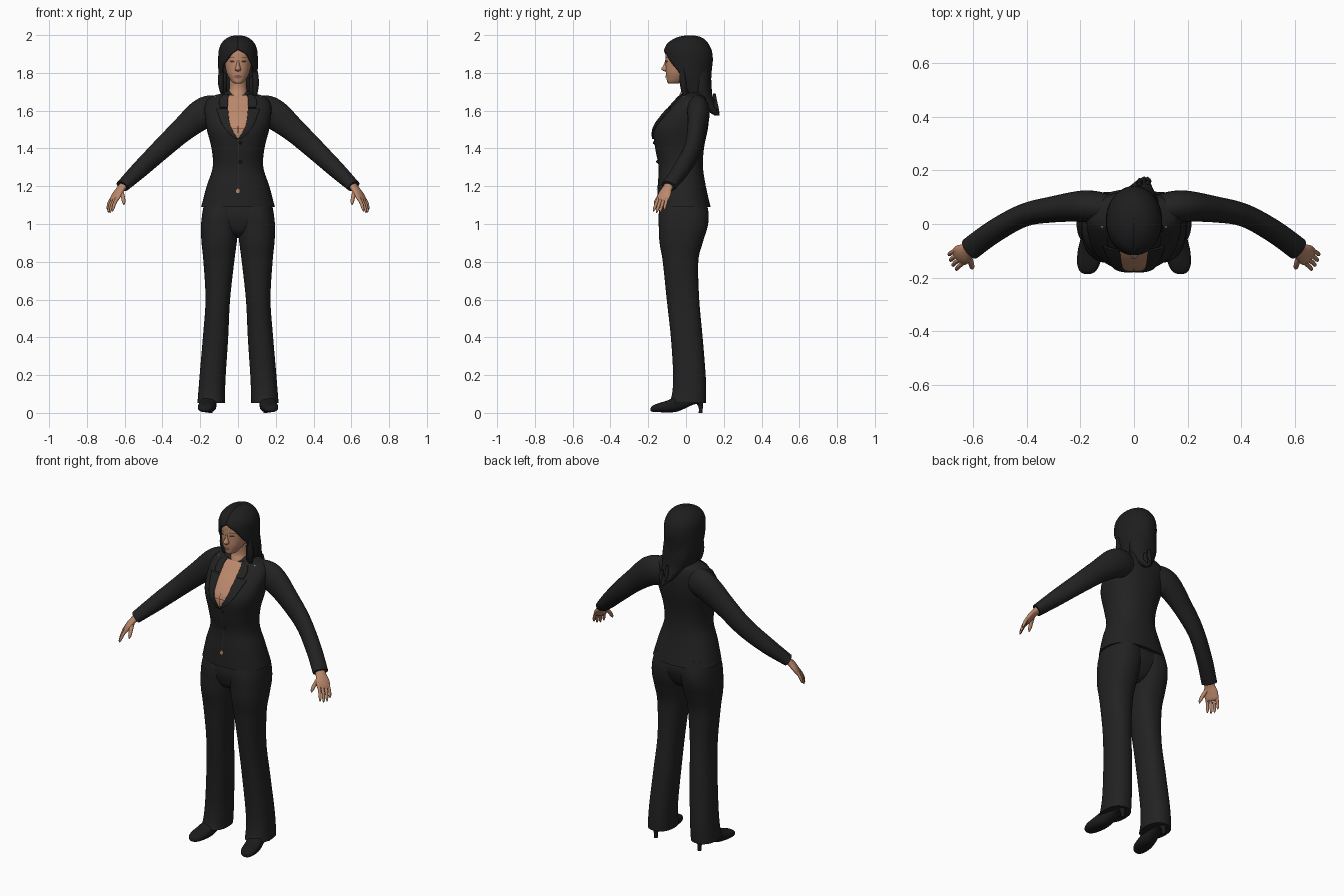
import bpy, bmesh, math
from mathutils import Vector


def material(name, rgb):
    m = bpy.data.materials.new(name)
    m.diffuse_color = (*rgb, 1)
    return m


CLOTH = material("black_cloth", (0.016, 0.016, 0.016))
HAIR = material("black_hair", (0.013, 0.013, 0.014))
SHOE = material("shoe_black", (0.011, 0.011, 0.012))
SKIN = material("skin", (0.50, 0.25, 0.15))
LIP = material("lips", (0.30, 0.10, 0.075))
EYE = material("dark_brown", (0.05, 0.028, 0.02))
METAL = material("grey_metal", (0.25, 0.25, 0.25))


def dense(rows, sub=5):
    """Smooth curve through the control rows."""
    out = []
    for i in range(len(rows) - 1):
        p = [rows[max(i - 1, 0)], rows[i], rows[i + 1], rows[min(i + 2, len(rows) - 1)]]
        for k in range(sub):
            t = k / sub
            out.append([b + 0.5 * t * (c - a + t * (2*a - 5*b + 4*c - d + t * (3*(b - c) + d - a)))
                        for a, b, c, d in zip(*p)])
    return out + [list(rows[-1])]


def grid(name, rings, mat, closed=True, thick=0.0):
    """Skin a list of equal rings; closed rings are capped, open ones form a sheet."""
    bm = bmesh.new()
    vs = [[bm.verts.new(p) for p in r] for r in rings]
    n = len(rings[0])
    for a, b in zip(vs, vs[1:]):
        for i in range(n if closed else n - 1):
            j = (i + 1) % n
            bm.faces.new((a[i], a[j], b[j], b[i]))
    if closed:
        bm.faces.new(vs[0])
        bm.faces.new(vs[-1])
        bmesh.ops.recalc_face_normals(bm, faces=bm.faces)
    me = bpy.data.meshes.new(name)
    bm.to_mesh(me)
    bm.free()
    me.materials.append(mat)
    ob = bpy.data.objects.new(name, me)
    bpy.context.collection.objects.link(ob)
    bpy.ops.object.select_all(action='DESELECT')
    bpy.context.view_layer.objects.active = ob
    ob.select_set(True)
    bpy.ops.object.shade_smooth_by_angle(angle=math.radians(50))
    if thick:
        mod = ob.modifiers.new("thickness", 'SOLIDIFY')
        mod.thickness, mod.offset = thick, -1
    return ob


def power(v, e):
    return math.copysign(abs(v) ** (2 / e), v)


def column(name, rows, mat, e=2.0, n=40, flip=1):
    """Stack of horizontal ovals: rows of (z, centre x, half width, front y, back y)."""
    rings = []
    for z, cx, rx, yf, yb in dense(rows):
        rings.append([(flip * (cx + rx * power(math.sin(2 * math.pi * i / n), e)),
                       (yf + yb) / 2 - (yb - yf) / 2 * power(math.cos(2 * math.pi * i / n), e), z)
                      for i in range(n)])
    return grid(name, rings, mat)


def tube(name, rows, mat, n=16, flip=1):
    """Oval tube along a path: rows of (x, y, z, upright radius, level radius)."""
    d = dense(rows)
    rings = []
    for k, r in enumerate(d):
        c = Vector(r[:3])
        t = (Vector(d[min(k + 1, len(d) - 1)][:3]) - Vector(d[max(k - 1, 0)][:3])).normalized()
        side = t.cross(Vector((0, 0, 1))).normalized()
        up = side.cross(t)
        ring = [c + up * (r[3] * math.cos(2 * math.pi * i / n)) + side * (r[4] * math.sin(2 * math.pi * i / n))
                for i in range(n)]
        rings.append([(flip * p.x, p.y, p.z) for p in ring])
    return grid(name, rings, mat)


def plate(name, table, e, rows, mat, off, thick=0.0, n=10):
    """Sheet lying on the front of a column: rows of (z, left x, right x), z rising."""
    d = sorted(dense(table))
    rings = []
    for z, x0, x1 in dense(rows):
        k = next((i for i in range(len(d) - 2) if d[i + 1][0] >= z), len(d) - 2)
        a, b = d[k], d[k + 1]
        t = (z - a[0]) / (b[0] - a[0])
        _, cx, rx, yf, yb = [p + (q - p) * t for p, q in zip(a, b)]
        ring = []
        for i in range(n + 1):
            x = x0 + (x1 - x0) * i / n
            f = max(0.0, 1 - abs((x - cx) / rx) ** e) ** (1 / e)
            ring.append((x, (yf + yb) / 2 - (yb - yf) / 2 * f - off, z))
        rings.append(ring)
    return grid(name, rings, mat, closed=False, thick=thick)


def ball(name, loc, r, mat):
    column(name, [(loc[2] + r * math.sin(a), loc[0], r * max(math.cos(a), 0.02),
                   loc[1] - r * math.cos(a), loc[1] + r * math.cos(a))
                  for a in [math.pi * (k / 6 - 0.5) for k in range(7)]], mat, n=12)


# Jacket body
torso = [(1.09, 0, .195, -.155, .13), (1.2, 0, .166, -.15, .105), (1.3, 0, .134, -.145, .09),
         (1.4, 0, .14, -.163, .095), (1.5, 0, .165, -.172, .115), (1.57, 0, .175, -.132, .122),
         (1.63, 0, .175, -.078, .12), (1.67, 0, .15, -.042, .11), (1.69, 0, .095, -.02, .095),
         (1.705, 0, .06, -.005, .085)]
column("jacket", torso, CLOTH, 2.3, 56)
plate("chest_skin", torso, 2.3, [(1.452, -.004, .002), (1.48, -.022, .02), (1.53, -.045, .043),
      (1.59, -.054, .052), (1.65, -.055, .055), (1.68, -.048, .048)], SKIN, .004)
plate("cleavage", torso, 2.3, [(1.455, -.001, .001), (1.51, -.0015, .0015), (1.54, -.0005, .0005)], EYE, .006, n=2)
plate("neckline", torso, 2.3, [(1.503, -.03, .03), (1.506, -.03, .03)], EYE, .006)
plate("waist_skin", torso, 2.3, [(1.165, -.009, .006), (1.178, -.009, .008), (1.188, -.003, .002)], SKIN, .004)
plate("front_edge", torso, 2.3, [(1.19, .002, .005), (1.32, .003, .006), (1.455, .0, .004)], EYE, .002, n=2)
for s in (-1, 1):
    lapel = [(1.45, .0, .012), (1.48, .02, .05), (1.53, .043, .085), (1.6, .052, .112), (1.612, .052, .115)]
    collar = [(1.618, .053, .095), (1.64, .054, .1), (1.665, .054, .095), (1.688, .048, .075)]
    for name, rows in (("lapel", lapel), ("collar", collar)):
        plate(name, torso, 2.3, [(z, *sorted((s * a, s * b))) for z, a, b in rows], CLOTH, .009, .008)
    ball("shoulder_pin", (s * .117, -.008, 1.668), .008, METAL)
for z in (1.33, 1.43):
    ball("button", (.012, -.15 if z < 1.4 else -.168, z), .008, SHOE)

# Trousers
column("hips", [(.925, 0, .03, -.05, .03), (.95, 0, .09, -.11, .07), (1.0, 0, .16, -.135, .1),
                (1.06, 0, .182, -.143, .115), (1.13, 0, .17, -.13, .1)], CLOTH, 2.3)
leg = [(1.13, -.02, .175, -.13, .105), (1.05, -.01, .19, -.145, .12), (.98, -.002, .196, -.144, .113),
       (.9, .007, .193, -.14, .088), (.8, .02, .183, -.123, .065), (.6, .042, .172, -.102, .07),
       (.4, .052, .186, -.08, .088), (.2, .065, .203, -.068, .104), (.1, .069, .211, -.074, .107),
       (.052, .07, .215, -.088, .106)]
# Arms: sleeve, hand, fingers
sleeve = [(.08, .055, 1.6, .07, .05), (.14, .062, 1.598, .084, .06), (.2, .066, 1.575, .08, .058),
          (.3, .055, 1.493, .064, .049), (.41, .033, 1.392, .055, .043), (.52, -.026, 1.288, .046, .043),
          (.612, -.093, 1.2, .032, .043)]
hand = [(.595, -.082, 1.217, .022, .026), (.62, -.1, 1.187, .018, .03), (.64, -.113, 1.158, .017, .039),
        (.655, -.123, 1.13, .013, .037), (.66, -.127, 1.12, .006, .03)]
for s in (-1, 1):
    side = "left" if s > 0 else "right"
    column(side + "_trouser_leg", [(z, (a + b) / 2, (b - a) / 2, f, k) for z, a, b, f, k in leg],
           CLOTH, 2.3, 36, s)
    tube(side + "_sleeve", sleeve, CLOTH, 28, s)
    tube(side + "_hand", hand, SKIN, 20, s)
    for k, length in ((-1.5, .9), (-.5, 1), (.5, .97), (1.5, .8)):
        x, y = .652 + k * .01, -.122 + k * .0145
        tube(side + "_finger", [(x, y, 1.14, .009, .009),
             (x + .018 * length, y - .012 * length + k * .002, 1.14 - .035 * length, .009, .0085),
             (x + .028 * length, y - .022 * length + k * .003, 1.14 - .068 * length, .007, .007),
             (x + .03 * length, y - .026 * length + k * .003, 1.14 - .082 * length, .002, .002)], SKIN, 10, s)
    tube(side + "_thumb", [(.622, -.112, 1.178, .012, .014), (.61, -.142, 1.145, .011, .011),
         (.605, -.16, 1.118, .009, .009), (.604, -.168, 1.102, .002, .002)], SKIN, 10, s)
    # Shoes, built from heel to toe
    shoe = []
    for y, cx, w, zb, zt in dense([(.092, .145, .012, .055, .085), (.08, .145, .03, .05, .095),
                                   (.04, .146, .036, .044, .1), (0, .149, .037, .026, .1),
                                   (-.05, .156, .042, .006, .088), (-.1, .163, .047, .003, .065),
                                   (-.15, .17, .042, .004, .05), (-.178, .173, .028, .006, .037),
                                   (-.187, .174, .01, .01, .025)]):
        shoe.append([(s * (cx + w * power(math.sin(math.pi * i / 12), 2.5)), y,
                      (zb + zt) / 2 + (zt - zb) / 2 * power(math.cos(math.pi * i / 12), 2.5)) for i in range(24)])
    grid(side + "_shoe", shoe, SHOE)
    column(side + "_heel", [(0, .145, .01, .067, .088), (.03, .145, .011, .066, .089),
                            (.065, .145, .024, .045, .092)], SHOE, 2.5, 16, s)

# Neck, head and face
column("neck", [(1.6, 0, .055, -.06, .06), (1.68, 0, .05, -.036, .06), (1.72, 0, .046, -.022, .065),
                (1.79, 0, .046, -.03, .07)], SKIN)
head = [(1.743, 0, .016, -.09, -.045), (1.75, 0, .03, -.099, -.02), (1.77, 0, .045, -.103, .01),
        (1.8, 0, .06, -.107, .04), (1.84, 0, .069, -.108, .07), (1.88, 0, .073, -.108, .09),
        (1.92, 0, .073, -.104, .1), (1.96, 0, .06, -.075, .085), (1.975, 0, .03, -.03, .05)]
column("head", head, SKIN, 2.2)
column("nose", [(1.875, 0, .007, -.108, -.085), (1.845, 0, .009, -.117, -.085), (1.822, 0, .015, -.131, -.085),
                (1.812, 0, .014, -.122, -.085), (1.808, 0, .006, -.11, -.085)], SKIN, n=16)
plate("upper_lip", head, 2.2, [(1.781, -.022, .022), (1.785, -.016, .016), (1.789, -.007, .007)], LIP, .004)
plate("lower_lip", head, 2.2, [(1.771, -.008, .008), (1.776, -.016, .016), (1.78, -.022, .022)], LIP, .005)
for s in (-1, 1):
    plate("eye", head, 2.2, [(1.856, s * .031 - .006, s * .031 + .006), (1.861, s * .031 - .014, s * .031 + .014),
                             (1.866, s * .031 - .008, s * .031 + .008)], EYE, .003)
    plate("eyebrow", head, 2.2, [(1.878, s * .033 - .017, s * .033 + .017),
                                 (1.882, s * .034 - .014, s * .034 + .014)], EYE, .003)

# Hair shell, open over the face: (z, half width, front y, back y, left opening, right opening)
shell = [(1.65, .07, -.03, .13, .068, .068), (1.7, .088, -.06, .13, .084, .084),
         (1.76, .099, -.085, .133, .092, .092), (1.81, .104, -.102, .136, .09, .09),
         (1.845, .105, -.113, .14, .08, .078), (1.87, .105, -.117, .142, .06, .066),
         (1.9, .104, -.118, .14, .036, .045), (1.928, .1, -.114, .133, 0, 0), (1.96, .085, -.095, .115, 0, 0),
         (1.985, .058, -.055, .088, 0, 0), (1.996, .028, -.015, .055, 0, 0), (1.999, .002, .018, .022, 0, 0)]
rings = []
for z, rx, yf, yb, xl, xr in dense(shell):
    a0 = math.asin(min(max(xr, 0) / rx, 1))
    a1 = 2 * math.pi - math.asin(min(max(xl, 0) / rx, 1))
    rings.append([(rx * math.sin(a), (yf + yb) / 2 - (yb - yf) / 2 * math.cos(a), z)
                  for a in [a0 + (a1 - a0) * i / 48 for i in range(49)]])
grid("hair", rings, HAIR, closed=False, thick=.012)
column("hair_tail", [(1.83, 0, .08, .03, .13), (1.74, .005, .086, .025, .135), (1.68, .014, .074, .04, .14),
                     (1.63, .025, .05, .075, .158), (1.6, .032, .032, .11, .17), (1.575, .038, .006, .15, .178)], HAIR)
# Loose locks beside the face and at the tail tip
for x, y, top, bottom, r in ((-.086, -.02, 1.84, 1.69, .016), (.088, -.02, 1.84, 1.67, .018),
                             (-.07, .0, 1.8, 1.68, .016), (.07, -.005, 1.78, 1.66, .017),
                             (.02, .15, 1.69, 1.6, .012), (.05, .155, 1.66, 1.585, .012)):
    tube("hair_lock", [(x, y, top, r * .6, r * .6), (x * 1.06, y + .004, (top + bottom) / 2, r, r),
                       (x * 1.02, y + .012, bottom + .02, r * .7, r * .7),
                       (x, y + .02, bottom, .002, .002)], HAIR, 10)
